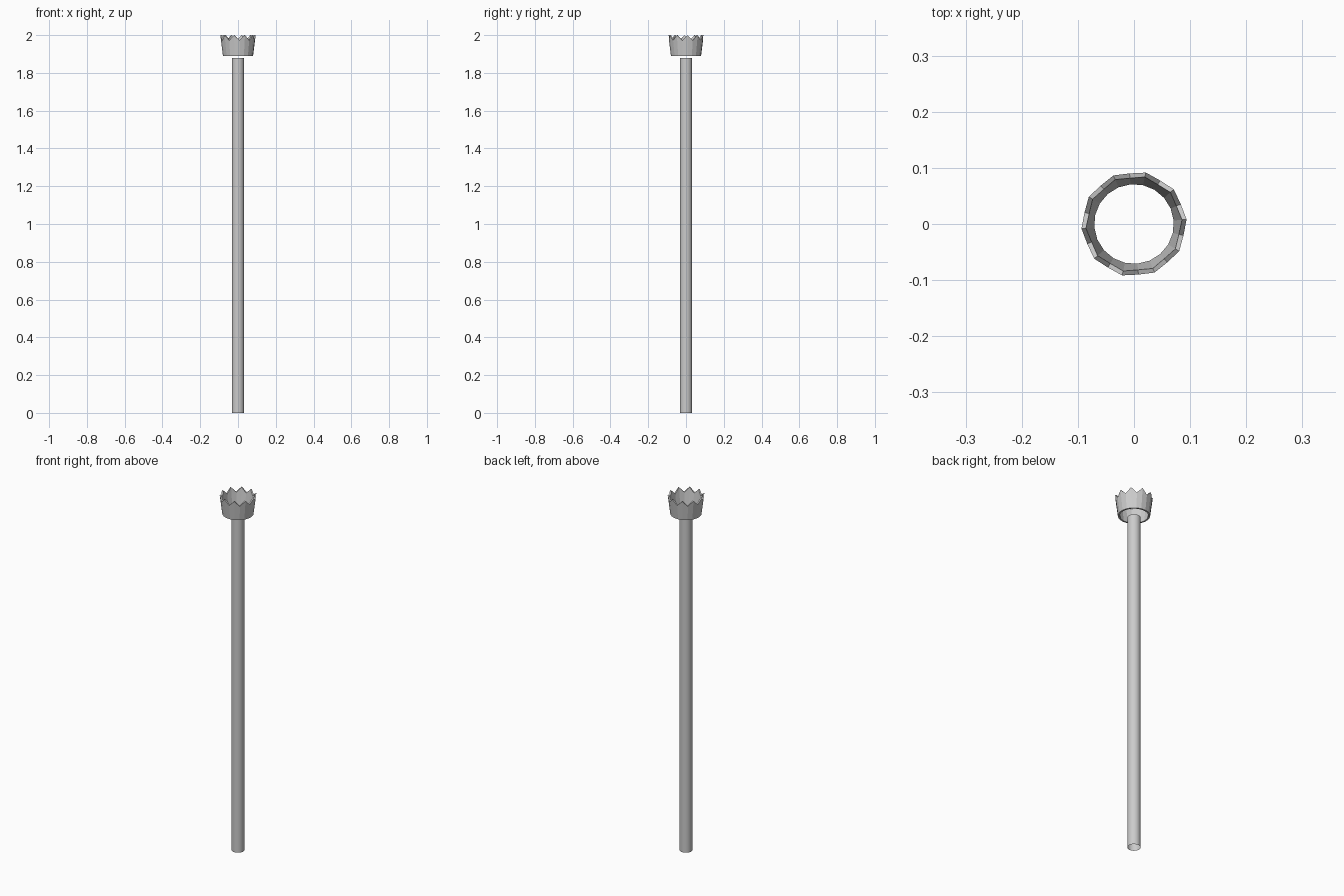
import bpy, bmesh, math

if "Cube" in bpy.data.objects:
    bpy.data.objects.remove(bpy.data.objects["Cube"])

TEETH = 10
START = math.radians(5)   # angle of the first tooth tip


def build(name, bm, recalc=True):
    if recalc:
        bmesh.ops.recalc_face_normals(bm, faces=bm.faces)
    mesh = bpy.data.meshes.new(name)
    bm.to_mesh(mesh)
    bm.free()
    ob = bpy.data.objects.new(name, mesh)
    bpy.context.collection.objects.link(ob)
    return ob


# Pole: open thin tube
bpy.ops.mesh.primitive_cylinder_add(vertices=20, radius=0.033, depth=1.88,
                                    end_fill_type='NOTHING', location=(0, 0, 0.94))
pole = bpy.context.object
pole.name = "pole"
bpy.ops.object.shade_smooth_by_angle()

# Crown: flared hollow ring with a toothed upper rim
bm = bmesh.new()
n = TEETH * 2


def ring(radius_tip, radius_valley, z_tip, z_valley):
    verts = []
    for i in range(n):
        a = START + i * math.tau / n
        r, z = (radius_tip, z_tip) if i % 2 == 0 else (radius_valley, z_valley)
        verts.append(bm.verts.new((r * math.cos(a), r * math.sin(a), z)))
    return verts


loops = [ring(0.080, 0.080, 1.89, 1.89),    # outer bottom
         ring(0.094, 0.0905, 2.0, 1.972),   # outer teeth
         ring(0.086, 0.082, 2.0, 1.972),    # inner teeth
         ring(0.071, 0.071, 1.89, 1.89)]    # inner bottom
for k in range(4):
    a, b = loops[k], loops[(k + 1) % 4]
    for i in range(n):
        j = (i + 1) % n
        bm.faces.new((a[i], a[j], b[j], b[i]))
build("toothed_crown", bm)
